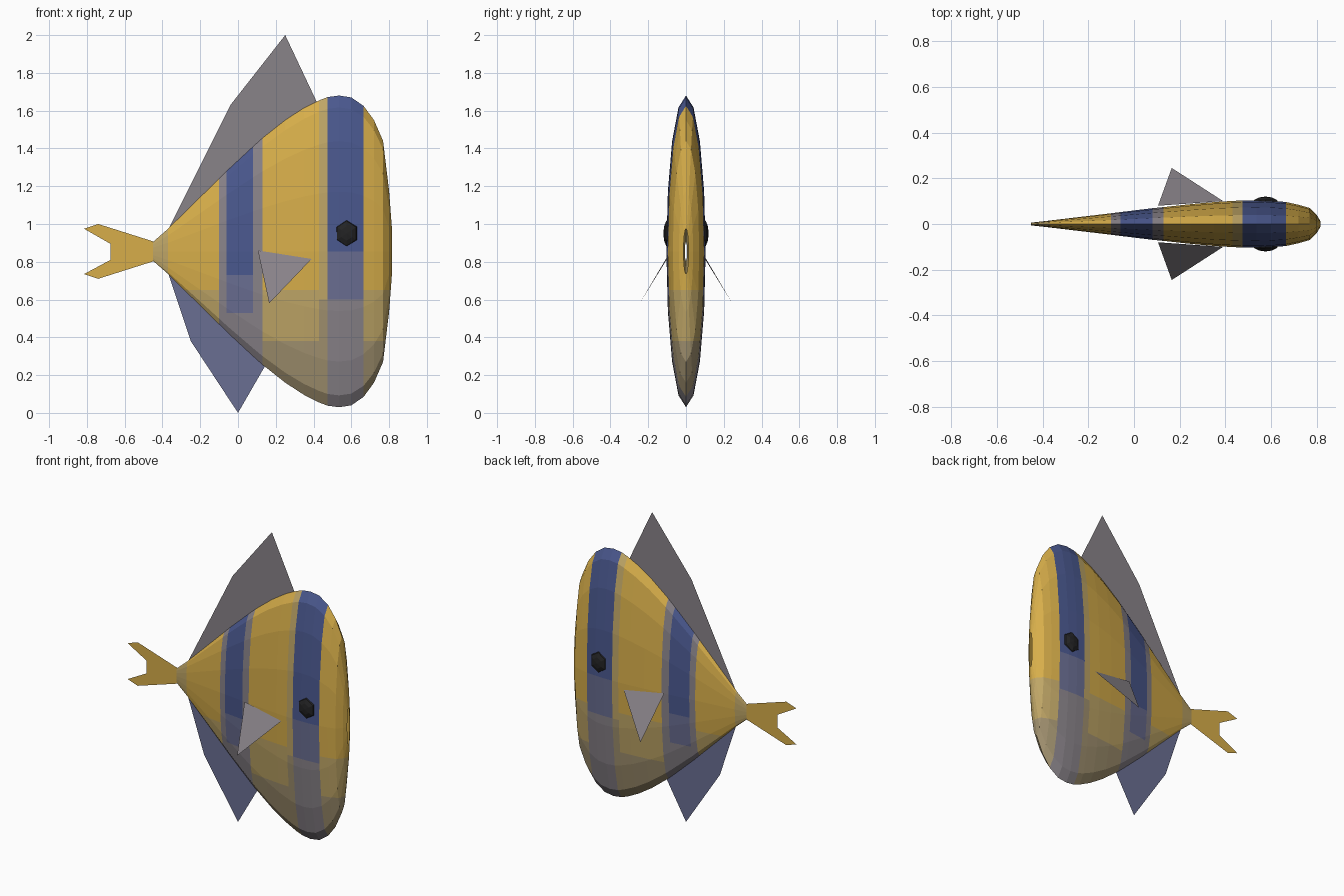
import bpy, bmesh, math

cube = bpy.data.objects.get("Cube")
if cube:
    bpy.data.objects.remove(cube)


def material(name, rgb):
    # 8-bit display colour converted to linear
    lin = [((c / 255 + 0.055) / 1.055) ** 2.4 for c in rgb] + [1.0]
    m = bpy.data.materials.new(name)
    m.use_nodes = True
    m.diffuse_color = lin
    bsdf = m.node_tree.nodes["Principled BSDF"]
    bsdf.inputs["Base Color"].default_value = lin
    bsdf.inputs["Roughness"].default_value = 0.8
    return m


yellow = material("yellow", (215, 174, 74))
tan = material("tan", (190, 165, 102))
dull_tan = material("dull_tan", (162, 146, 112))
blue = material("blue", (74, 88, 142))
slate = material("slate", (106, 110, 146))
grey = material("grey", (137, 131, 137))
black = material("black", (35, 35, 36))


def finish(name, bm, mats):
    mesh = bpy.data.meshes.new(name)
    bm.to_mesh(mesh)
    bm.free()
    for m in mats:
        mesh.materials.append(m)
    ob = bpy.data.objects.new(name, mesh)
    bpy.context.collection.objects.link(ob)
    return ob


def sheet(name, points, mat):
    bm = bmesh.new()
    bm.faces.new([bm.verts.new(p) for p in points])
    return finish(name, bm, [mat])


# Body: elliptical rings along x as (x, half height, half width), open at mouth and tail
MID_Z, SIDES = 0.855, 16
rings = [(-0.45, 0.05, 0.006), (-0.37, 0.12, 0.015), (-0.1, 0.385, 0.047),
         (-0.06, 0.425, 0.052), (0.08, 0.555, 0.069), (0.13, 0.6, 0.074),
         (0.25, 0.695, 0.087), (0.35, 0.76, 0.096), (0.43, 0.8, 0.101),
         (0.475, 0.817, 0.103), (0.535, 0.825, 0.104), (0.6, 0.815, 0.102),
         (0.665, 0.77, 0.096), (0.72, 0.695, 0.084), (0.768, 0.585, 0.07),
         (0.8, 0.32, 0.038), (0.815, 0.12, 0.013)]
bm = bmesh.new()
loops = []
for x, h, w in rings:
    turns = [2 * math.pi * i / SIDES for i in range(SIDES)]
    loops.append([bm.verts.new((x, w * math.cos(a), MID_Z + h * math.sin(a))) for a in turns])
for a, b in zip(loops, loops[1:]):
    for i in range(SIDES):
        j = (i + 1) % SIDES
        bm.faces.new((a[i], a[j], b[j], b[i]))
bmesh.ops.recalc_face_normals(bm, faces=bm.faces[:])

# Cut the body level where the stripes and belly change colour
for z in (0.73, 0.65, 0.6, 0.53, 0.38):
    bmesh.ops.bisect_plane(bm, geom=bm.verts[:] + bm.edges[:] + bm.faces[:],
                           plane_co=(0, 0, z), plane_no=(0, 0, 1))


def body_colour(x, z):
    if 0.475 < x < 0.665:                       # head stripe
        return blue if z > 0.855 else slate if z > 0.6 else grey
    if -0.1 < x < 0.13:                         # middle stripe with pale edges
        if z < 0.53 or not -0.06 < x < 0.08:
            return grey
        return blue if z > 0.73 else slate
    if x < -0.37:
        return tan
    if 0.43 < x < 0.475:
        return tan if z > 0.6 else dull_tan
    return yellow if z > 0.65 else tan if z > 0.38 else dull_tan


palette = [yellow, tan, dull_tan, blue, slate, grey]
for f in bm.faces:
    c = f.calc_center_median()
    f.material_index = palette.index(body_colour(c.x, c.z))
finish("body", bm, palette)

# Upright fins on the centre plane
fins = {
    "back_fin": (grey, [(-0.37, 0.97), (-0.04, 1.63), (0.25, 2.0), (0.42, 1.64), (0.3, 1.5)]),
    "belly_fin": (slate, [(-0.37, 0.74), (-0.25, 0.38), (0, 0), (0.15, 0.26), (0.05, 0.4)]),
    "tail_fin": (yellow, [(-0.44, 0.905), (-0.74, 1.0), (-0.815, 0.975), (-0.675, 0.895),
                          (-0.675, 0.81), (-0.815, 0.735), (-0.74, 0.71), (-0.44, 0.805)]),
}
for name, (mat, outline) in fins.items():
    sheet(name, [(x, 0, z) for x, z in outline], mat)

# Side fins and eyes, one on each flank
for side, s in (("right", -1), ("left", 1)):
    sheet(side + "_side_fin", [(0.105, s * 0.08, 0.86), (0.165, s * 0.245, 0.58),
                               (0.39, s * 0.1, 0.815)], grey)
    bm = bmesh.new()
    bmesh.ops.create_uvsphere(bm, u_segments=6, v_segments=6, radius=1)
    for v in bm.verts:
        x, y, z = v.co
        v.co = (0.575 + 0.067 * x, s * 0.09 + 0.03 * z, 0.95 - 0.076 * y)
    bmesh.ops.recalc_face_normals(bm, faces=bm.faces[:])
    finish(side + "_eye", bm, [black])
